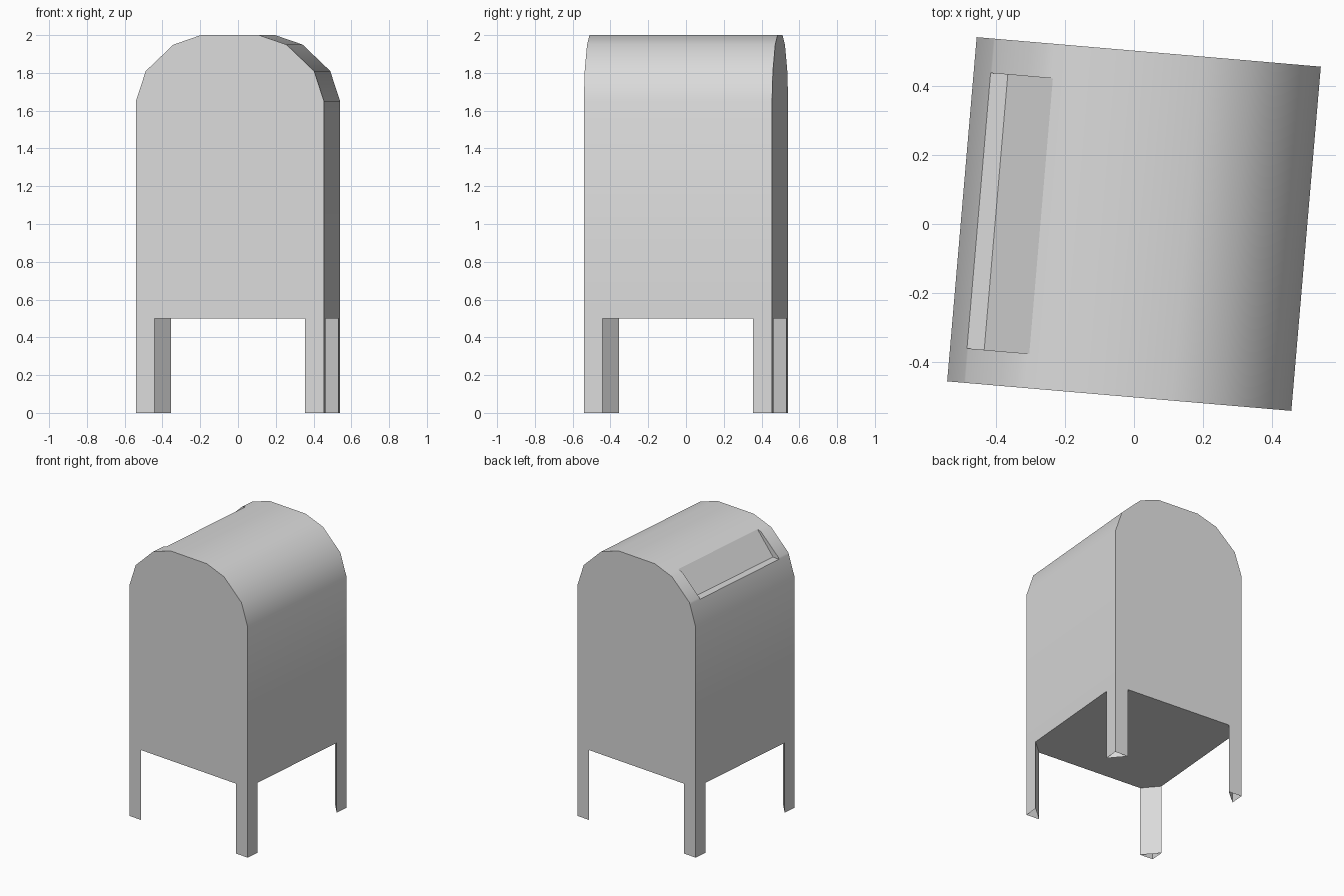
import bpy, bmesh, math

cube = bpy.data.objects.get("Cube")
if cube:
    bpy.data.objects.remove(cube, do_unlink=True)

# Single flat colour
grey = bpy.data.materials.new("light grey")
grey.use_nodes = True
colour = (0.7, 0.7, 0.7, 1.0)
grey.diffuse_color = colour
grey.node_tree.nodes["Principled BSDF"].inputs["Base Color"].default_value = colour

HALF = 0.5      # half width and depth of the box
LEG = 0.4       # inner edge of the legs, also the ends of the slot
FLOOR = 0.5     # underside of the box

# Arched outline, from the right wall over the roof to the left wall
half_arch = [(0.5, 1.65), (0.447, 1.81), (0.30, 1.95), (0.154, 2.0)]
left = [(-x, z) for x, z in half_arch]
right = half_arch[::-1]
slot_low, slot_corner, slot_high = (-0.451, 1.798), (-0.401, 1.80), (-0.27, 1.96)
slot_surface = [slot_low, left[1], left[2], slot_high]

wall_l, wall_r = (-HALF, FLOOR), (HALF, FLOOR)
roof_solid = [wall_l, left[0], *slot_surface, left[3], *right, wall_r]
roof_slotted = [wall_l, left[0], slot_low, slot_corner, slot_high, left[3], *right, wall_r]
feet_solid = [(-HALF, 0), *roof_solid, (HALF, 0)]

bm = bmesh.new()


def face(points):
    return bm.faces.new([bm.verts.new(p) for p in points])


def band(profile, y0, y1):
    """Sweep an outline along the depth of the box."""
    for (xa, za), (xb, zb) in zip(profile, profile[1:]):
        face([(xa, y0, za), (xb, y0, zb), (xb, y1, zb), (xa, y1, za)])


# Walls and roof: the end bands run down into the legs, the middle holds the slot
band(feet_solid, -HALF, -LEG)
band(roof_slotted, -LEG, LEG)
band(feet_solid, LEG, HALF)

# Front and back panels with the gap between the legs, and the slot ends
gap = [(LEG, 0), (LEG, FLOOR), (-LEG, FLOOR), (-LEG, 0)]
for s in (-1, 1):
    face([(x, s * HALF, z) for x, z in feet_solid + gap])
    face([(x, s * LEG, z) for x, z in slot_surface + [slot_corner]])

# Diagonal inner faces of the legs, open at the foot
for sx in (-1, 1):
    for sy in (-1, 1):
        a, b = (sx * HALF, sy * LEG), (sx * LEG, sy * HALF)
        face([(*a, 0), (*b, 0), (*b, FLOOR), (*a, FLOOR)])

# Underside with clipped corners
face([(x, y, FLOOR) for x, y in (
    (-LEG, -HALF), (LEG, -HALF), (HALF, -LEG), (HALF, LEG),
    (LEG, HALF), (-LEG, HALF), (-HALF, LEG), (-HALF, -LEG))])

bmesh.ops.remove_doubles(bm, verts=bm.verts, dist=0.0005)
bmesh.ops.recalc_face_normals(bm, faces=bm.faces)

mesh = bpy.data.meshes.new("mailbox_body")
bm.to_mesh(mesh)
bm.free()
mesh.materials.append(grey)
body = bpy.data.objects.new("mailbox_body", mesh)
bpy.context.collection.objects.link(body)
body.rotation_euler.z = math.radians(-4.9)

# Smooth arch, crisp panel edges
bpy.ops.object.select_all(action='DESELECT')
body.select_set(True)
bpy.context.view_layer.objects.active = body
bpy.ops.object.shade_smooth_by_angle(angle=math.radians(30))
